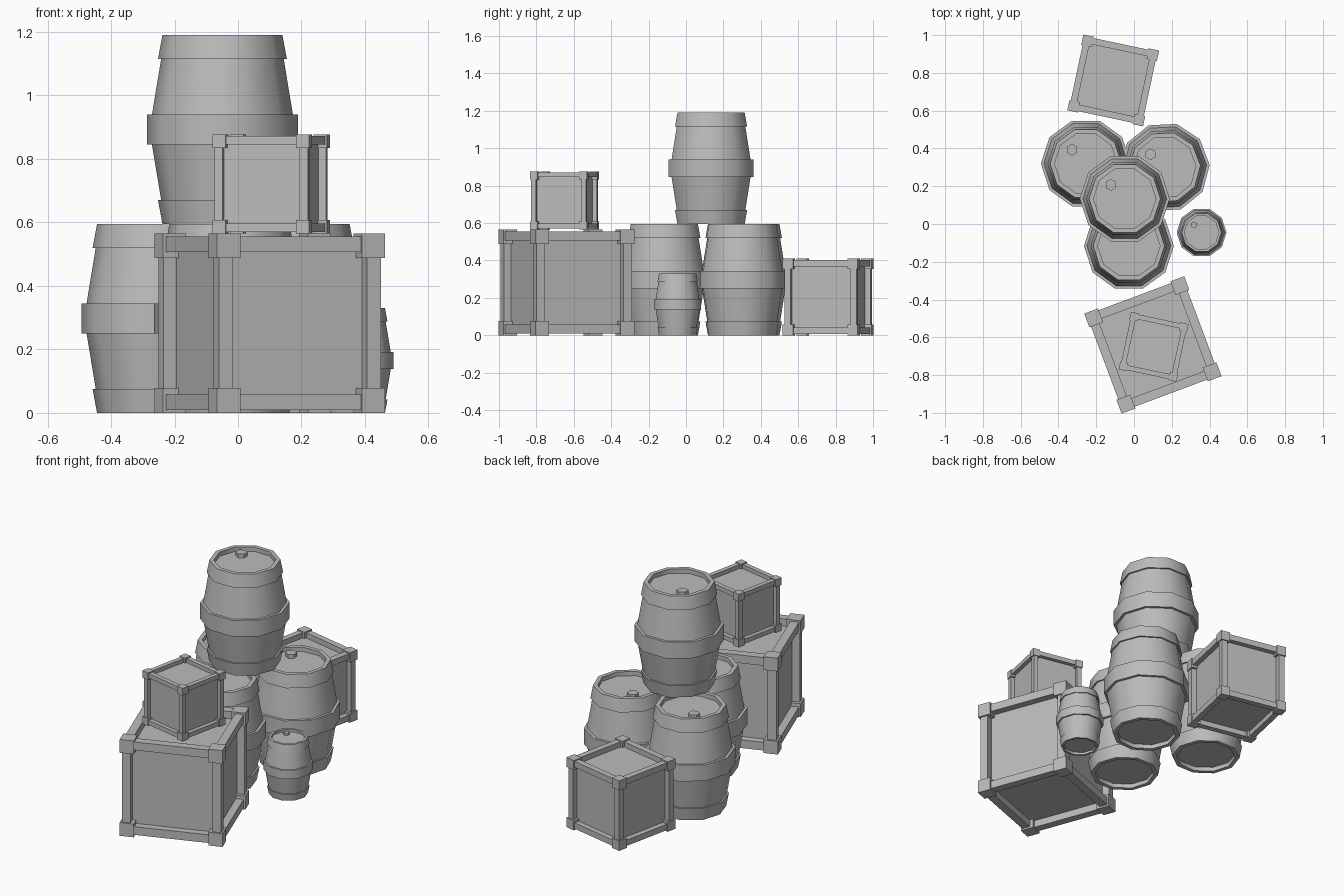
import bpy, bmesh, math
from mathutils import Matrix, Vector

cube = bpy.data.objects.get("Cube")
if cube:
    bpy.data.objects.remove(cube, do_unlink=True)

grey = bpy.data.materials.new("plain_grey")
grey.use_nodes = True
GREY = (0.5, 0.5, 0.5, 1)
grey.diffuse_color = GREY
bsdf = next(n for n in grey.node_tree.nodes if n.type == 'BSDF_PRINCIPLED')
bsdf.inputs["Base Color"].default_value = GREY


def finish(bm, name, smooth=False):
    """Turn a bmesh into a mesh with the shared material."""
    mesh = bpy.data.meshes.new(name)
    bm.to_mesh(mesh)
    bm.free()
    mesh.materials.append(grey)
    for poly in mesh.polygons:
        poly.use_smooth = smooth
    if smooth:
        mesh.set_sharp_from_angle(angle=math.radians(40))
    return mesh


def place(mesh, name, location, scale=1, turn=0):
    obj = bpy.data.objects.new(name, mesh)
    obj.location = location
    obj.scale = (scale,) * 3
    obj.rotation_euler.z = math.radians(turn)
    bpy.context.collection.objects.link(obj)


def barrel_mesh():
    """Ten-sided barrel with three hoops, sunken ends and a bung."""
    height, lid = 0.595, 0.57
    half = [(0.165, 0.025), (0.165, 0), (0.189, 0), (0.203, 0.075),
            (0.193, 0.075), (0.222, 0.25), (0.238, 0.25)]
    profile = half + [(r, height - z) for r, z in reversed(half)]
    sides = 10
    bm = bmesh.new()
    rings = []
    for r, z in profile:
        angles = [math.tau * i / sides for i in range(sides)]
        rings.append([bm.verts.new((r * math.cos(a), r * math.sin(a), z)) for a in angles])
    for low, high in zip(rings, rings[1:]):
        for i in range(sides):
            j = (i + 1) % sides
            bm.faces.new((low[i], low[j], high[j], high[i]))
    bm.faces.new(rings[0][::-1])
    bm.faces.new(rings[-1])
    # bung in the lid
    bmesh.ops.create_cone(bm, cap_ends=True, segments=6, radius1=0.031, radius2=0.031,
                          depth=0.03, matrix=Matrix.Translation((-0.073, 0.073, lid + 0.008)))
    return finish(bm, "barrel", smooth=True)


def crate_mesh():
    """Unit crate: frame with sunken panels and raised corner blocks."""
    step, frame, block, depth = 0.0175, 0.12, 0.1375, 0.075
    bm = bmesh.new()
    bmesh.ops.create_cube(bm, size=1 - 2 * step)
    panels = bm.faces[:]
    bmesh.ops.inset_individual(bm, faces=panels, thickness=frame)
    # clip the panel corners
    corners = list({v for f in panels for v in f.verts})
    bmesh.ops.bevel(bm, geom=corners, offset=0.03, segments=1, affect='VERTICES')
    # sink the panels
    panels = sorted(bm.faces, key=lambda f: f.calc_area())[-6:]
    for face in bmesh.ops.extrude_discrete_faces(bm, faces=panels)["faces"]:
        rim = face.verts[:]
        normal = face.calc_center_median().normalized()
        walls = [bm.verts.new(v.co) for v in rim]
        for v in rim:
            v.co -= normal * depth
        for i in range(len(rim)):
            j = (i + 1) % len(rim)
            bm.faces.new((walls[i], walls[j], rim[j], rim[i]))
    bmesh.ops.remove_doubles(bm, verts=bm.verts, dist=0.0001)
    # corner blocks
    reach = 0.5 - block / 2
    for x in (-reach, reach):
        for y in (-reach, reach):
            for z in (-reach, reach):
                bmesh.ops.create_cube(bm, size=block, matrix=Matrix.Translation((x, y, z)))
    bmesh.ops.translate(bm, verts=bm.verts, vec=Vector((0, 0, 0.5)))
    bmesh.ops.recalc_face_normals(bm, faces=bm.faces)
    return finish(bm, "crate")


barrel = barrel_mesh()
place(barrel, "barrel_back_right", (-0.255, 0.32, 0))
place(barrel, "barrel_back_left", (0.163, 0.30, 0), turn=3)
place(barrel, "barrel_front", (-0.027, -0.116, 0))
place(barrel, "barrel_top", (-0.049, 0.134, 0.595))
place(barrel, "small_barrel", (0.358, -0.045, 0), scale=0.555)

crate = crate_mesh()
place(crate, "large_crate", (0.10, -0.64, 0), scale=0.565, turn=20.5)
place(crate, "small_crate", (0.104, -0.65, 0.565), scale=0.312, turn=-12)
place(crate, "back_crate", (-0.11, 0.76, 0), scale=0.41, turn=-12)
